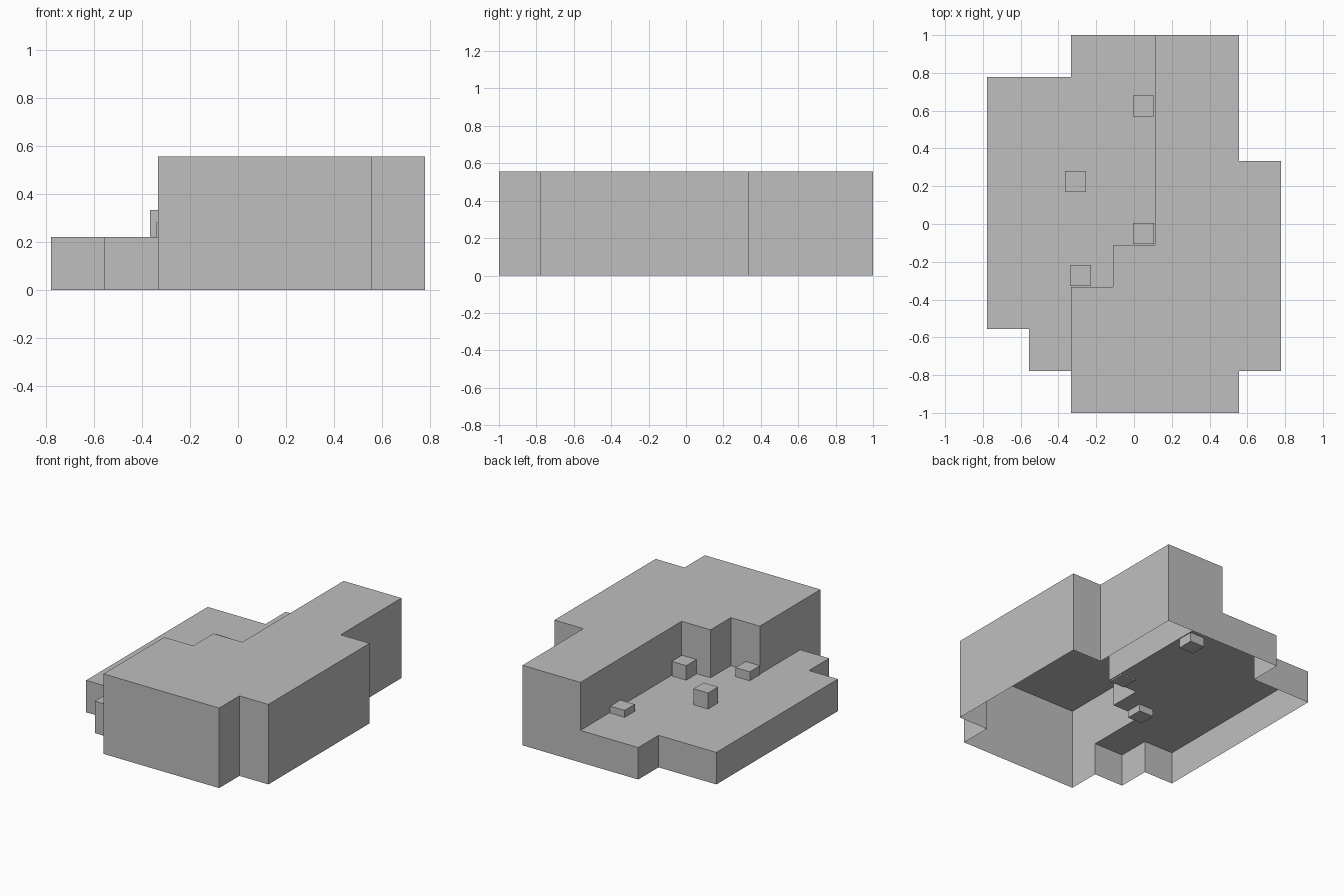
import bpy, bmesh
from mathutils import Matrix, Vector

U = 1 / 9  # one block unit

cube = bpy.data.objects.get("Cube")
if cube:
    bpy.data.objects.remove(cube, do_unlink=True)

grey = bpy.data.materials.new("plain_grey")
grey.use_nodes = True
colour = (0.52, 0.52, 0.52, 1)
grey.diffuse_color = colour
grey.node_tree.nodes["Principled BSDF"].inputs["Base Color"].default_value = colour


def finish(name, bm):
    mesh = bpy.data.meshes.new(name)
    bm.to_mesh(mesh)
    bm.free()
    mesh.materials.append(grey)
    obj = bpy.data.objects.new(name, mesh)
    bpy.context.collection.objects.link(obj)
    return obj


def add_terrace(bm, outline, top, floor_of):
    """Flat top over an outline, with a wall under each edge down to its floor."""
    bm.faces.new([bm.verts.new(Vector((x, y, top)) * U) for x, y in outline])
    for a, b in zip(outline, outline[1:] + outline[:1]):
        floor = floor_of(a, b)
        if floor < top:
            corners = ((a, floor), (b, floor), (b, top), (a, top))
            bm.faces.new([bm.verts.new(Vector((*p, z)) * U) for p, z in corners])


# Stepped riser shared by the two terraces, from back to front
riser = [(1, 9), (1, -1), (-1, -1), (-1, -3), (-3, -3), (-3, -7)]
high = [(-3, -9), (5, -9), (5, -7), (7, -7), (7, 3), (5, 3), (5, 9)] + riser
low = riser[::-1] + [(-3, 9), (-3, 7), (-7, 7), (-7, -5), (-5, -5), (-5, -7)]
LOW, HIGH = 2, 5


def floor_of(a, b):
    return LOW if a in riser and b in riser else 0


# Hollow terrain shell, open underneath
bm = bmesh.new()
add_terrace(bm, high, HIGH, floor_of)
add_terrace(bm, low, LOW, floor_of)
bmesh.ops.remove_doubles(bm, verts=bm.verts, dist=0.0001)
finish("terrain_shell", bm)

# Loose blocks, some partly sunk into the low terrace
blocks = {
    "back_block": (0.05, 0.625, 0.215),
    "left_block": (-0.31, 0.225, 0.279),
    "corner_block": (0.05, -0.05, 0.268),
    "front_block": (-0.283, -0.272, 0.229),
}
for name, centre in blocks.items():
    bm = bmesh.new()
    bmesh.ops.create_cube(bm, size=U, matrix=Matrix.Translation(centre))
    finish(name, bm)
